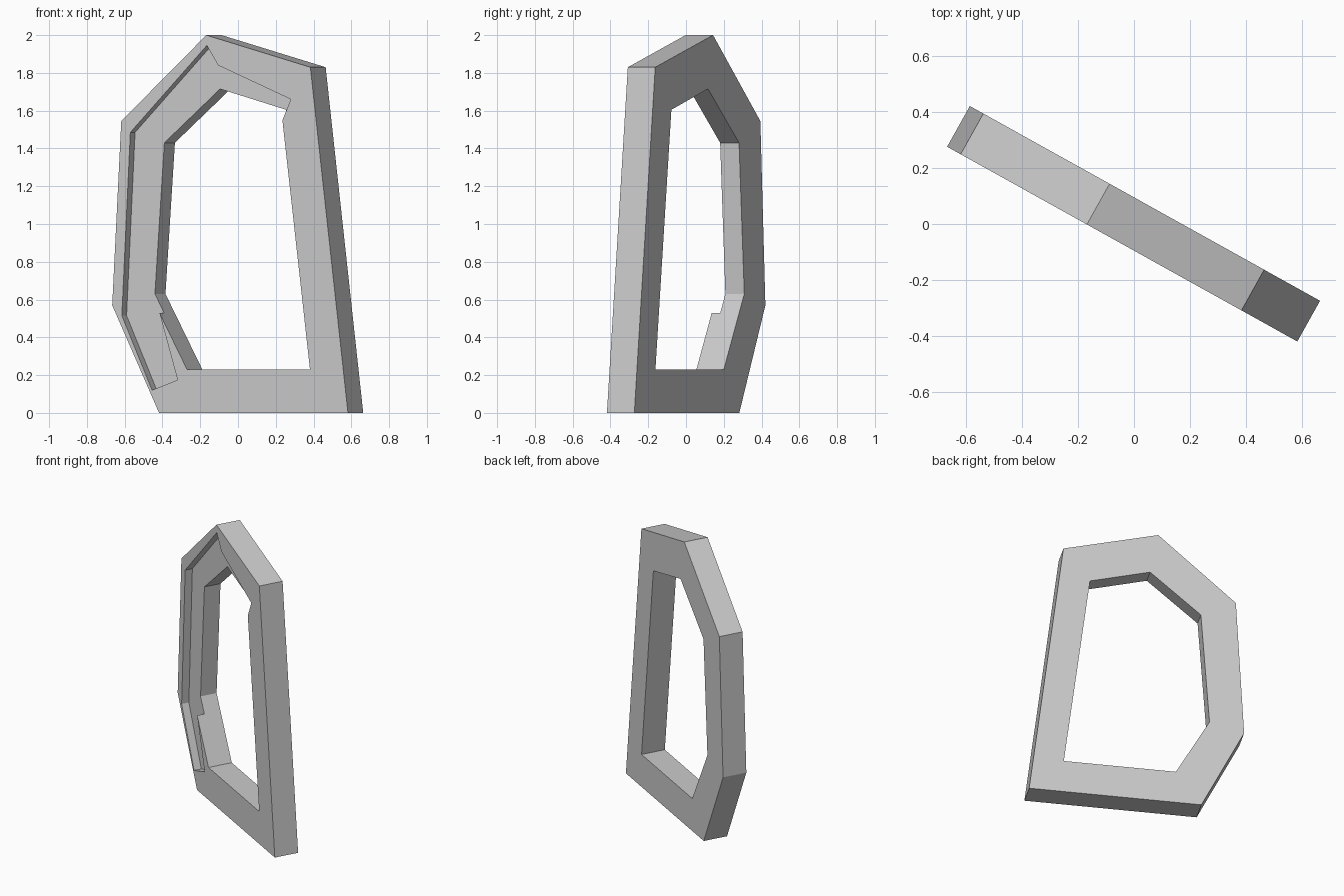
import bpy
import bmesh
from mathutils import Vector

if "Cube" in bpy.data.objects:
    bpy.data.objects.remove(bpy.data.objects["Cube"], do_unlink=True)

# Slab stands turned about z: slope of its front plane and its thickness vector
SLOPE = -0.556
THICK = Vector((0.081, 0.145, 0))
RECESS = 0.31  # share of the thickness

grey = bpy.data.materials.new("plain grey")
grey.use_nodes = True
colour = (0.6, 0.6, 0.6, 1)
grey.diffuse_color = colour
grey.node_tree.nodes["Principled BSDF"].inputs["Base Color"].default_value = colour


def prism(name, outline, start, end):
    """Extrude an (x, z) outline on the front plane through the slab."""
    bm = bmesh.new()
    rings = [[bm.verts.new(Vector((x, SLOPE * x - 0.095, z)) + THICK * t)
              for x, z in outline] for t in (start, end)]
    bm.faces.new(rings[0])
    bm.faces.new(rings[1][::-1])
    for i in range(len(outline)):
        j = (i + 1) % len(outline)
        bm.faces.new((rings[0][j], rings[0][i], rings[1][i], rings[1][j]))
    bmesh.ops.recalc_face_normals(bm, faces=bm.faces)
    mesh = bpy.data.meshes.new(name)
    bm.to_mesh(mesh)
    bm.free()
    mesh.materials.append(grey)
    obj = bpy.data.objects.new(name, mesh)
    bpy.context.collection.objects.link(obj)
    return obj


# Outer body
frame = prism("window_frame", [(-0.418, 0), (0.582, 0), (0.383, 1.83),
                               (-0.168, 2), (-0.618, 1.545), (-0.666, 0.57)], 0, 1)

# Through opening
opening = prism("opening_cutter", [(-0.27, 0.23), (0.381, 0.23), (0.229, 1.605),
                                   (-0.12, 1.715), (-0.415, 1.43), (-0.465, 0.63)],
                -0.5, 1.5)

# Shallow front recess, running into the opening
recess = prism("recess_cutter", [(-0.455, 0.12), (-0.32, 0.175), (-0.435, 0.6),
                                 (0.15, 1.34), (0.28, 1.66), (-0.105, 1.84),
                                 (-0.165, 1.945), (-0.57, 1.485), (-0.615, 0.515)],
               -0.5, RECESS)

# Cut, then keep only the finished frame
for cutter in (opening, recess):
    cutter.hide_render = True
    mod = frame.modifiers.new(cutter.name, "BOOLEAN")
    mod.operation = "DIFFERENCE"
    mod.solver = "EXACT"
    mod.object = cutter
bpy.context.view_layer.update()
graph = bpy.context.evaluated_depsgraph_get()
result = bpy.data.meshes.new_from_object(frame.evaluated_get(graph))
frame.modifiers.clear()
frame.data = result
for cutter in (opening, recess):
    bpy.data.objects.remove(cutter, do_unlink=True)
